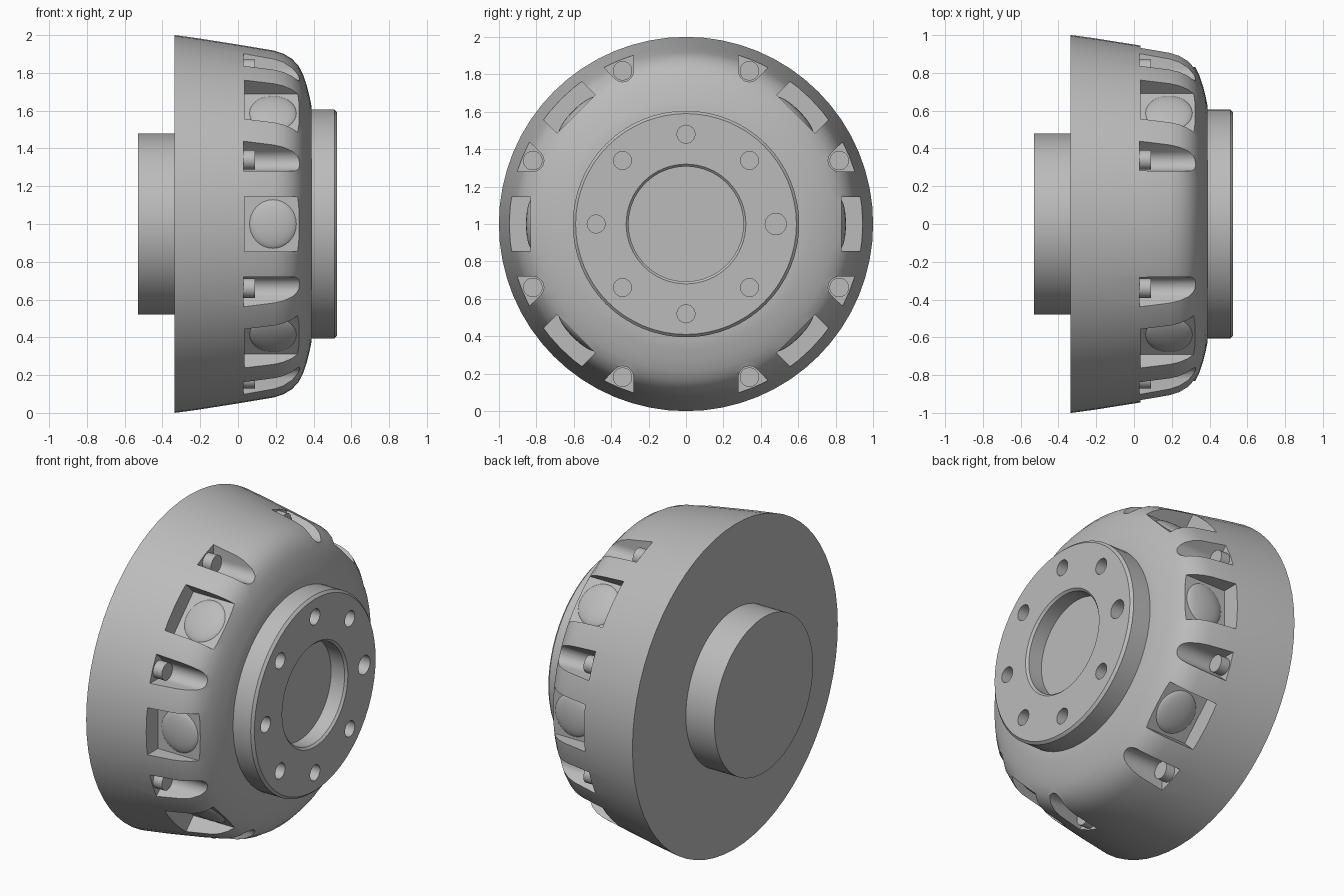
import bpy, bmesh, math
from mathutils import Matrix, Vector

cube = bpy.data.objects.get("Cube")
if cube:
    bpy.data.objects.remove(cube, do_unlink=True)

grey = bpy.data.materials.new("plain grey")
grey.use_nodes = True
grey.diffuse_color = (0.5, 0.5, 0.5, 1)
grey.node_tree.nodes["Principled BSDF"].inputs["Base Color"].default_value = (0.5, 0.5, 0.5, 1)

CENTRE = Matrix.Translation((0, 0, 1))


def spoke(deg):
    """Frame whose z axis points outward at an angle about the x axis."""
    return CENTRE @ Matrix.Rotation(math.radians(deg - 90), 4, 'X')


def finish(name, bm):
    bmesh.ops.recalc_face_normals(bm, faces=bm.faces)
    mesh = bpy.data.meshes.new(name)
    bm.to_mesh(mesh)
    bm.free()
    mesh.materials.append(grey)
    obj = bpy.data.objects.new(name, mesh)
    bpy.context.collection.objects.link(obj)
    return obj


def lathe(name, profile, steps=64):
    """Turn (x, radius) points about the x axis."""
    bm = bmesh.new()
    verts = [bm.verts.new((x, 0, r)) for x, r in profile]
    edges = [bm.edges.new(pair) for pair in zip(verts, verts[1:])]
    bmesh.ops.spin(bm, geom=verts + edges, cent=(0, 0, 0), axis=(1, 0, 0),
                   angle=math.tau, steps=steps)
    bmesh.ops.remove_doubles(bm, verts=bm.verts, dist=1e-4)
    bm.transform(CENTRE)
    return finish(name, bm)


def add_rod(bm, x0, x1, radius, dist, deg, sides=24):
    """Cylinder along x, set at a distance and angle from the axis."""
    place = (spoke(deg) @ Matrix.Translation(((x0 + x1) / 2, 0, dist))
             @ Matrix.Rotation(math.pi / 2, 4, 'Y'))
    bmesh.ops.create_cone(bm, cap_ends=True, segments=sides, radius1=radius,
                          radius2=radius, depth=x1 - x0, matrix=place)


def add_prism(bm, outline, x0, x1, deg):
    """Extrude a (side, outward) outline along x."""
    place = spoke(deg)
    face = bm.faces.new([bm.verts.new(place @ Vector((x0, s, r))) for s, r in outline])
    new = bmesh.ops.extrude_face_region(bm, geom=[face])["geom"]
    bmesh.ops.translate(bm, vec=(x1 - x0, 0, 0),
                        verts=[v for v in new if isinstance(v, bmesh.types.BMVert)])


def cut(target, bm):
    cutter = finish("cutter", bm)
    cutter.hide_render = True
    mod = target.modifiers.new("cut", 'BOOLEAN')
    mod.operation, mod.solver, mod.object = 'DIFFERENCE', 'EXACT', cutter
    bpy.context.view_layer.objects.active = target
    bpy.ops.object.modifier_apply(modifier=mod.name)
    bpy.data.objects.remove(cutter, do_unlink=True)


# Bell-shaped housing with a rounded shoulder
housing = lathe("housing", [
    (-0.335, 0), (-0.335, 1.0), (-0.21, 0.983), (0.03, 0.945), (0.19, 0.918),
    (0.24, 0.902), (0.285, 0.875), (0.32, 0.838), (0.345, 0.79), (0.365, 0.73),
    (0.38, 0.67), (0.39, 0.62), (0.39, 0)])

# Six square windows and eight rounded bolt slots around the side
window_angles = (0, 45, 135, 180, 225, 315)
slot_angles = [22.5 + 45 * i for i in range(8)]
bm = bmesh.new()
for deg in window_angles:
    add_prism(bm, [(-0.145, 0.83), (0.145, 0.83), (0.145, 1.1), (-0.145, 1.1)], 0.035, 0.45, deg)
arc = [math.radians(200 + 14 * i) for i in range(11)]
slot = [(0.058 * math.cos(a), 0.885 + 0.058 * math.sin(a)) for a in arc]
slot += [(0.14, 1.08), (-0.14, 1.08)]
for deg in slot_angles:
    add_prism(bm, slot, 0.03, 0.45, deg)
cut(housing, bm)

# Rear hub
hub = lathe("rear_hub", [(-0.53, 0), (-0.53, 0.48), (-0.33, 0.48), (-0.33, 0)])

# Front flange with a stepped bore and a ring of holes
flange = lathe("front_flange", [
    (0.38, 0), (0.38, 0.605), (0.51, 0.605), (0.525, 0.59), (0.525, 0.32),
    (0.512, 0.307), (0.42, 0.307), (0.42, 0)])
bm = bmesh.new()
for i in range(8):
    add_rod(bm, 0.44, 0.6, 0.057 if i == 0 else 0.048, 0.48, 45 * i)
cut(flange, bm)

# Bolt heads sitting in the slots
bm = bmesh.new()
for deg in slot_angles:
    add_rod(bm, 0.02, 0.09, 0.052, 0.886, deg)
bolts = finish("bolt_heads", bm)

# Shallow domes on the window floors
bm = bmesh.new()
for deg in window_angles:
    bmesh.ops.create_uvsphere(
        bm, u_segments=32, v_segments=16, radius=1,
        matrix=spoke(deg) @ Matrix.Translation((0.185, 0, 0.82)) @ Matrix.Diagonal((0.13, 0.135, 0.035, 1)))
domes = finish("window_domes", bm)

for obj in (housing, hub, flange, bolts, domes):
    bpy.ops.object.select_all(action='DESELECT')
    obj.select_set(True)
    bpy.context.view_layer.objects.active = obj
    bpy.ops.object.shade_smooth_by_angle(angle=math.radians(30))
